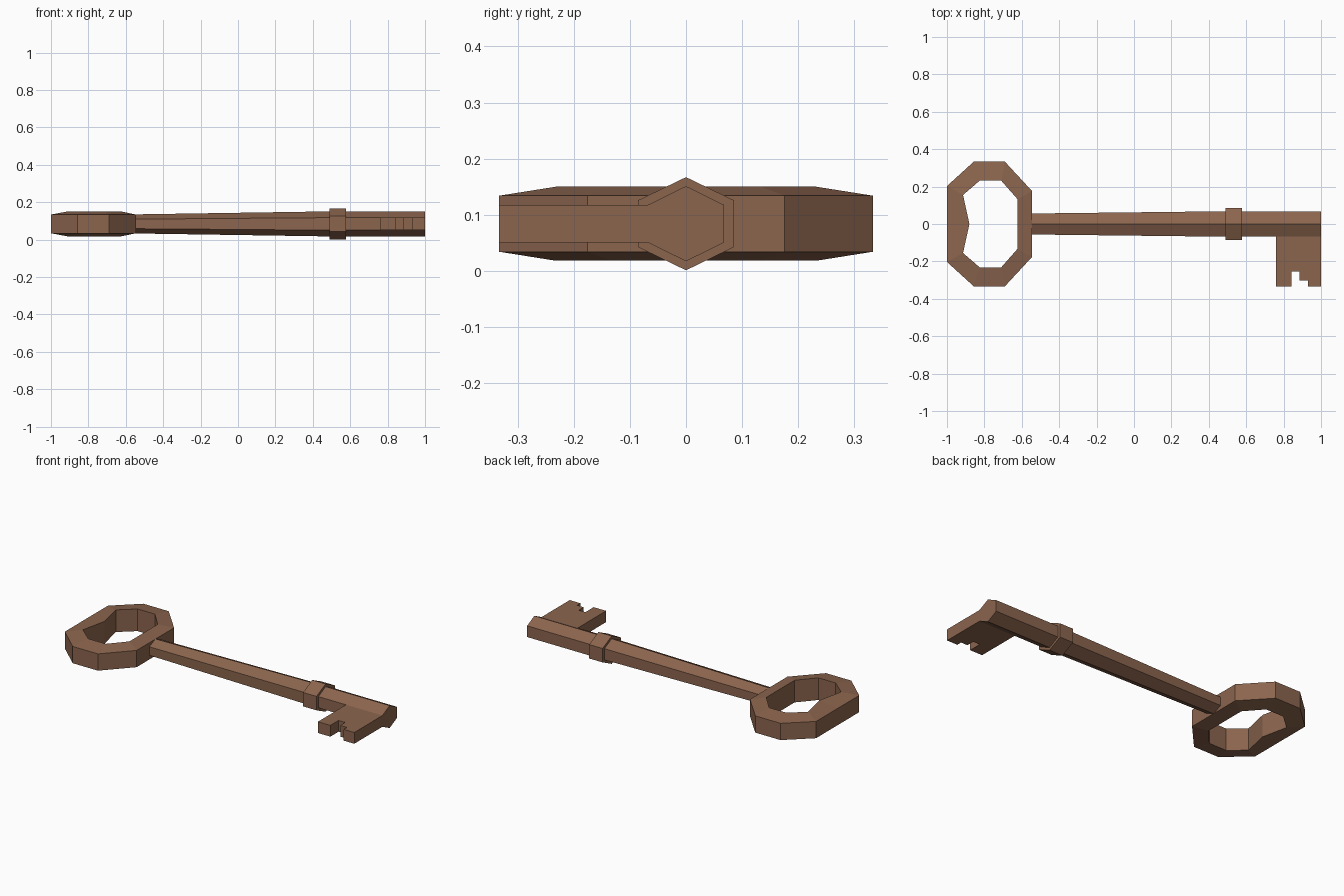
import bpy
import bmesh

MID = 0.084  # height of the key's centre line

cube = bpy.data.objects.get("Cube")
if cube:
    bpy.data.objects.remove(cube, do_unlink=True)

brown = bpy.data.materials.new("aged brown metal")
brown.use_nodes = True
colour = (0.26, 0.13, 0.076, 1)
brown.diffuse_color = colour
brown.node_tree.nodes["Principled BSDF"].inputs["Base Color"].default_value = colour


def finish(name, bm):
    bmesh.ops.recalc_face_normals(bm, faces=bm.faces)
    mesh = bpy.data.meshes.new(name)
    bm.to_mesh(mesh)
    bm.free()
    mesh.materials.append(brown)
    obj = bpy.data.objects.new(name, mesh)
    bpy.context.collection.objects.link(obj)
    return obj


def bridge(bm, a, b):
    """Join two closed loops of vertices with quads."""
    n = len(a)
    for i in range(n):
        j = (i + 1) % n
        bm.faces.new((a[i], a[j], b[j], b[i]))


def hex_bar(name, sections):
    """Six-sided bar along x; each section is (x, half width, half height)."""
    bm = bmesh.new()
    loops = []
    for x, w, h in sections:
        outline = [(0, h), (w, h / 2), (w, -h / 2), (0, -h), (-w, -h / 2), (-w, h / 2)]
        loops.append([bm.verts.new((x, y, MID + z)) for y, z in outline])
    for a, b in zip(loops, loops[1:]):
        bridge(bm, a, b)
    bm.faces.new(loops[0])
    bm.faces.new(loops[-1])
    return finish(name, bm)


def mirrored(half):
    """Close a half outline that starts on the centre line."""
    return half + [(x, -y) for x, y in reversed(half[1:])]


# Bow: faceted ring, slightly thicker around the hole
outer = mirrored([(-1, 0), (-1, 0.203), (-0.857, 0.333), (-0.69, 0.333), (-0.545, 0.176)])
inner = mirrored([(-0.88, 0), (-0.914, 0.155), (-0.825, 0.232), (-0.71, 0.232), (-0.623, 0.133)])
bm = bmesh.new()
rings = [[bm.verts.new((x, y, MID + z)) for x, y in pts]
         for pts, z in ((outer, -0.05), (outer, 0.05), (inner, 0.066), (inner, -0.066))]
for i in range(4):
    bridge(bm, rings[i], rings[(i + 1) % 4])
finish("bow_ring", bm)

# Shaft widens towards the collar, then runs straight to the tip
hex_bar("shaft", [(-0.55, 0.056, 0.051), (0.49, 0.068, 0.067), (1, 0.068, 0.067)])
hex_bar("collar", [(0.49, 0.086, 0.083), (0.578, 0.086, 0.083)])

# Bit: notched plate beside the tip
outline = [(0.76, -0.068), (0.76, -0.333), (0.842, -0.333), (0.842, -0.255), (0.886, -0.255),
           (0.886, -0.302), (0.93, -0.302), (0.93, -0.333), (1, -0.333), (1, -0.068)]
bm = bmesh.new()
low, high = [[bm.verts.new((x, y, MID + z)) for x, y in outline] for z in (-0.0335, 0.0335)]
bridge(bm, low, high)
bm.faces.new(low)
bm.faces.new(high)
finish("bit", bm)
